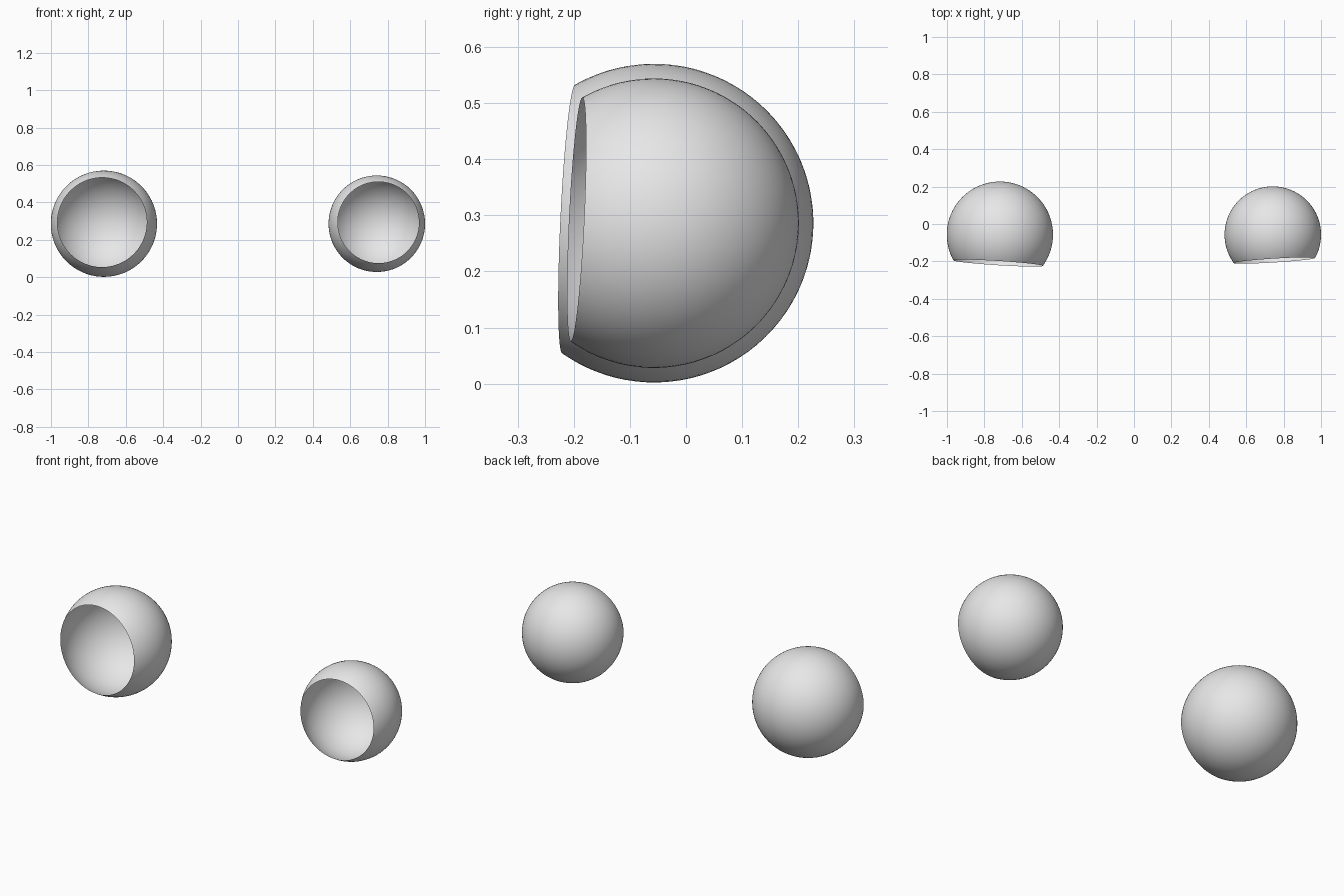
import bpy
import bmesh
import math
from mathutils import Vector, Matrix

cube = bpy.data.objects.get("Cube")
if cube:
    bpy.data.objects.remove(cube, do_unlink=True)

grey = bpy.data.materials.new("light_grey")
grey.use_nodes = True
colour = (0.8, 0.8, 0.8, 1)
grey.diffuse_color = colour
grey.node_tree.nodes["Principled BSDF"].inputs["Base Color"].default_value = colour


def open_shell(name, centre, radius, side):
    """Thin hollow sphere, cut open at the front by a slightly tilted plane."""
    bm = bmesh.new()
    # The poles lean outward at the back
    axis = Vector((side * 0.26, 0.965, 0.02))
    turn = Vector((0, 0, 1)).rotation_difference(axis).to_matrix().to_4x4()
    bmesh.ops.create_uvsphere(bm, u_segments=96, v_segments=48,
                              radius=radius, matrix=turn)
    # Opening faces forward, a little outward and upward
    facing = Vector((side * 0.062, -1, 0.048)).normalized()
    bmesh.ops.bisect_plane(bm, geom=bm.verts[:] + bm.edges[:] + bm.faces[:],
                           plane_co=facing * radius * 0.537,
                           plane_no=facing, clear_outer=True)
    mesh = bpy.data.meshes.new(name)
    bm.to_mesh(mesh)
    bm.free()
    mesh.materials.append(grey)
    mesh.shade_smooth()
    shell = bpy.data.objects.new(name, mesh)
    shell.location = centre
    bpy.context.collection.objects.link(shell)


# The right shell is a little larger than the left
open_shell("right_shell", (-0.717, -0.057, 0.286), 0.284, -1)
open_shell("left_shell", (0.742, -0.057, 0.286), 0.258, 1)
